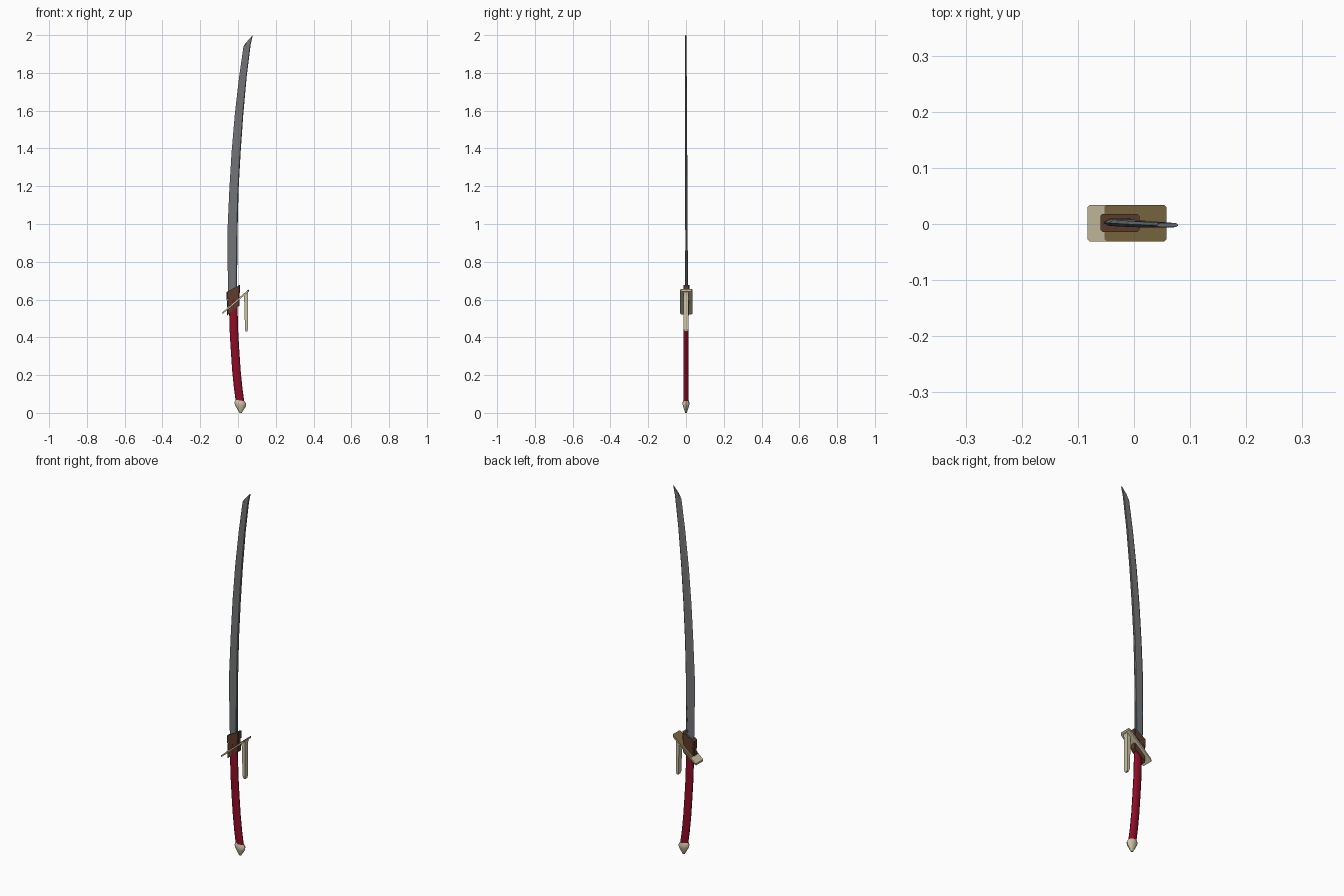
import bpy, bmesh, math

if "Cube" in bpy.data.objects:
    bpy.data.objects.remove(bpy.data.objects["Cube"])


def material(name, rgb):
    m = bpy.data.materials.new(name)
    m.diffuse_color = (*rgb, 1)
    m.use_nodes = True
    m.node_tree.nodes["Principled BSDF"].inputs["Base Color"].default_value = m.diffuse_color
    return m


STEEL = material("dark steel", (0.17, 0.175, 0.18))
BLUE = material("blue steel", (0.11, 0.14, 0.17))
RED = material("crimson grip", (0.27, 0.004, 0.02))
BONE = material("bone", (0.62, 0.55, 0.38))
TAN = material("tan", (0.22, 0.15, 0.06))
BROWN = material("brown leather", (0.11, 0.045, 0.025))


def loft(name, rings, mat, smooth=False):
    """Skin a list of equal-sized closed rings and cap both ends."""
    bm = bmesh.new()
    loops = [[bm.verts.new(p) for p in ring] for ring in rings]
    n = len(loops[0])
    for a, b in zip(loops, loops[1:]):
        for i in range(n):
            j = (i + 1) % n
            bm.faces.new((a[i], a[j], b[j], b[i]))
    bm.faces.new(loops[0])
    bm.faces.new(loops[-1])
    bmesh.ops.recalc_face_normals(bm, faces=bm.faces)
    mesh = bpy.data.meshes.new(name)
    bm.to_mesh(mesh)
    bm.free()
    mesh.materials.append(mat)
    ob = bpy.data.objects.new(name, mesh)
    bpy.context.collection.objects.link(ob)
    if smooth:
        bpy.context.view_layer.objects.active = ob
        ob.select_set(True)
        bpy.ops.object.shade_smooth_by_angle(angle=math.radians(40))
        ob.select_set(False)
    return ob


def oval(cx, cy, z, rx, ry, n=12, tilt=0.0):
    return [(cx + rx * math.cos(t), cy + ry * math.sin(t), z + tilt * math.cos(t))
            for t in (2 * math.pi * i / n for i in range(n))]


def slanted_slab(name, x0, x1, y0, y1, zl, zr, height, mat, chamfer=0.004):
    """Slab whose left end sits at zl and right end at zr, chamfered corners."""
    c = chamfer
    plan = [(x0 + c, y0), (x1 - c, y0), (x1, y0 + c), (x1, y1 - c),
            (x1 - c, y1), (x0 + c, y1), (x0, y1 - c), (x0, y0 + c)]
    rings = [[(x, y, zl + (zr - zl) * (x - x0) / (x1 - x0) + dz) for x, y in plan]
             for dz in (0, height)]
    return loft(name, rings, mat)


# blade: (z left, z right, x left, x right, half thickness, y centre)
stations = [
    (0.58, 0.60, -0.050, -0.004, 0.0070, 0.003),
    (0.78, 0.78, -0.055, -0.004, 0.0065, 0.003),
    (0.98, 0.98, -0.055, -0.002, 0.0060, 0.002),
    (1.18, 1.18, -0.046, 0.003, 0.0060, 0.002),
    (1.38, 1.38, -0.034, 0.014, 0.0055, 0.001),
    (1.58, 1.58, -0.017, 0.028, 0.0055, 0.000),
    (1.78, 1.78, 0.006, 0.046, 0.0050, -0.001),
    (1.94, 1.95, 0.029, 0.067, 0.0045, -0.002),
    (1.955, 2.0, 0.038, 0.078, 0.0035, -0.002),
]
rings = []
for zl, zr, xl, xr, h, cy in stations:
    ring = []
    for f, s in ((0, 0), (0.22, -1), (0.92, -1), (1, -0.4), (1, 0.4), (0.92, 1), (0.22, 1)):
        ring.append((xl + (xr - xl) * f, cy + s * h, zl + (zr - zl) * f))
    rings.append(ring)
loft("blade", rings, STEEL)

# thin inlay slivers on both blade faces beside the collar
for side in (-1, 1):
    y = 0.003 + side * 0.0068
    loft("blade_inlay", [
        [(-0.020, y - 0.001, 0.64), (-0.008, y - 0.001, 0.64), (-0.008, y + 0.001, 0.64), (-0.020, y + 0.001, 0.64)],
        [(-0.009, y - 0.001, 0.86), (-0.007, y - 0.001, 0.86), (-0.007, y + 0.001, 0.86), (-0.009, y + 0.001, 0.86)],
    ], BLUE)

# curved grip
grip = [(0.05, 0.012), (0.13, 0.001), (0.22, -0.008), (0.32, -0.015),
        (0.42, -0.021), (0.52, -0.024), (0.60, -0.025)]
loft("grip", [oval(x, 0.0, z, 0.0225, 0.0135) for z, x in grip], RED, True)

# pointed pommel
pommel = [(0.0, 0.014, 0.006, 0.004), (0.012, 0.0135, 0.013, 0.009),
          (0.038, 0.0125, 0.029, 0.0175), (0.052, 0.012, 0.031, 0.019),
          (0.066, 0.011, 0.023, 0.015)]
loft("pommel", [oval(x, 0.0, z, rx, ry, 10, -0.004 * (z > 0.03)) for z, x, rx, ry in pommel],
     BONE, True)

# slanted guard plate: bone, with a tan panel over the right part of its top
slanted_slab("guard_plate", -0.083, 0.058, -0.031, 0.034, 0.522, 0.643, 0.010, BONE)
slanted_slab("guard_panel", -0.053, 0.058, -0.031, 0.034, 0.5535, 0.649, 0.006, TAN)

# leather collar bands above and below the guard
for name, inset, zl, zr, h in (("lower_band", 0.002, 0.515, 0.568, 0.034),
                               ("middle_band", 0.003, 0.558, 0.606, 0.038),
                               ("upper_band", 0.0, 0.598, 0.636, 0.042)):
    slanted_slab(name, -0.060 + inset, 0.010 - inset, -0.014 + inset / 2, 0.018 - inset / 2,
                 zl, zr, h, BROWN)

# hanging bone tag at the raised end of the guard
loft("hanging_tag", [
    [(x0, -w, z), (x1, -w, z), (x1, w, z), (x0, w, z)]
    for z, x0, x1, w in ((0.430, 0.041, 0.050, 0.009), (0.445, 0.037, 0.052, 0.013),
                         (0.625, 0.032, 0.052, 0.014), (0.648, 0.050, 0.055, 0.014))
], BONE)
